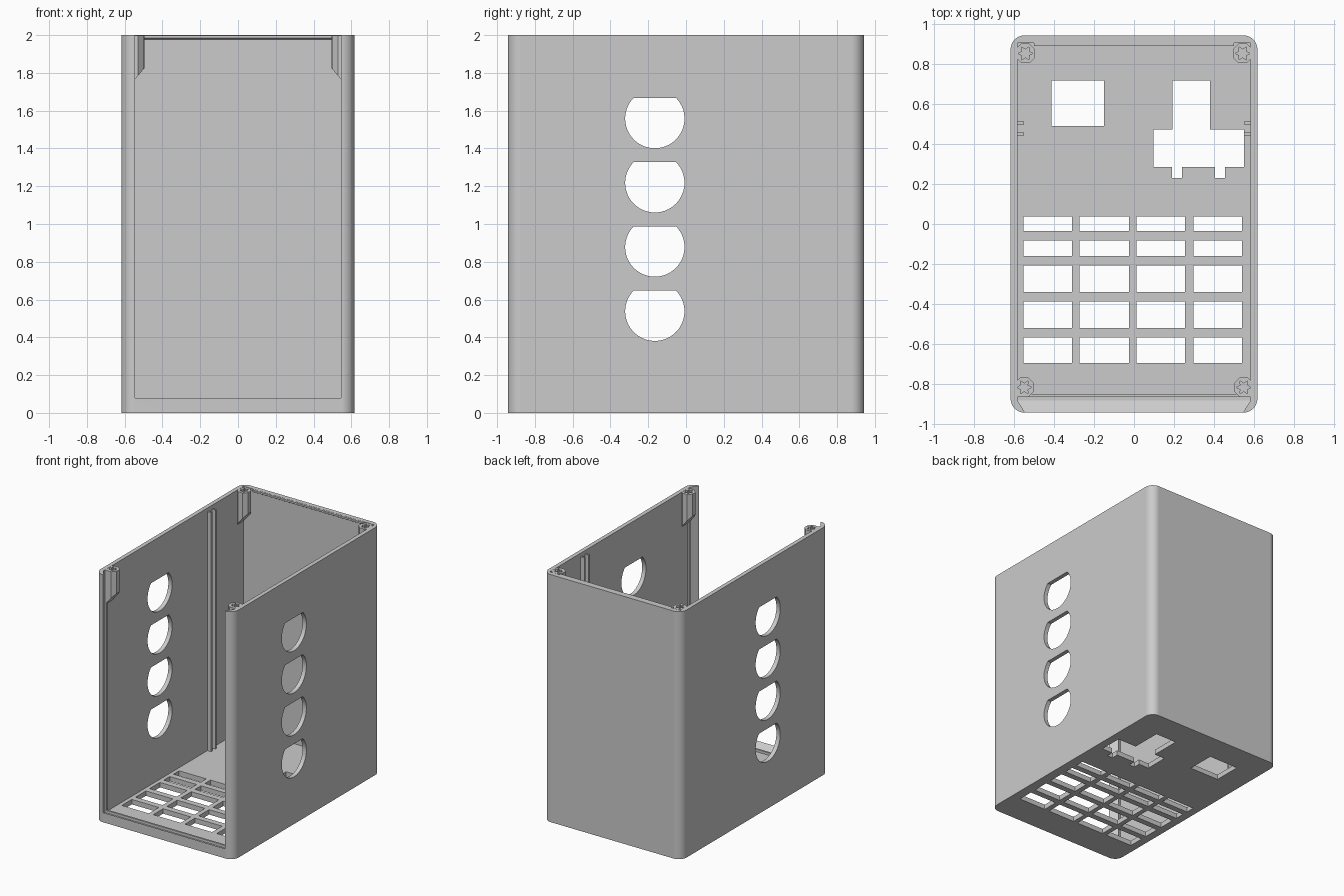
import bpy
import bmesh
import math

old = bpy.data.objects.get("Cube")
if old:
    bpy.data.objects.remove(old, do_unlink=True)

# Overall sizes
HX, HY, HZ = 0.617, 0.943, 2.0
IX, BACK, FLOOR = 0.583, 0.905, 0.04
SLOT = -0.885

grey = bpy.data.materials.new("plain_grey")
grey.use_nodes = True
grey.diffuse_color = (0.6, 0.6, 0.6, 1)
grey.node_tree.nodes["Principled BSDF"].inputs["Base Color"].default_value = (0.6, 0.6, 0.6, 1)


def loft(name, low, high):
    """Solid between two matching rings of points."""
    n = len(low)
    bm = bmesh.new()
    verts = [bm.verts.new(p) for p in low + high]
    bm.faces.new(verts[:n])
    bm.faces.new(verts[n:])
    for i in range(n):
        j = (i + 1) % n
        bm.faces.new((verts[i], verts[j], verts[n + j], verts[n + i]))
    bmesh.ops.recalc_face_normals(bm, faces=bm.faces)
    mesh = bpy.data.meshes.new(name)
    bm.to_mesh(mesh)
    bm.free()
    mesh.materials.append(grey)
    obj = bpy.data.objects.new(name, mesh)
    bpy.context.collection.objects.link(obj)
    return obj


def prism(name, outline, z0, z1):
    return loft(name, [(x, y, z0) for x, y in outline], [(x, y, z1) for x, y in outline])


def rect(x0, x1, y0, y1):
    return [(x0, y0), (x1, y0), (x1, y1), (x0, y1)]


def activate(obj):
    bpy.ops.object.select_all(action='DESELECT')
    obj.select_set(True)
    bpy.context.view_layer.objects.active = obj


def cut(obj, cutter):
    cutter.hide_render = True
    mod = obj.modifiers.new("cut", 'BOOLEAN')
    mod.operation, mod.solver, mod.object = 'DIFFERENCE', 'EXACT', cutter
    activate(obj)
    bpy.ops.object.modifier_apply(modifier=mod.name)
    bpy.data.objects.remove(cutter, do_unlink=True)


# Outer body with rounded upright corners
R, STEPS = 0.07, 10
outline = []
for k, (sx, sy) in enumerate([(1, 1), (-1, 1), (-1, -1), (1, -1)]):
    for i in range(STEPS + 1):
        a = math.pi / 2 * (k + i / STEPS)
        outline.append((sx * (HX - R) + R * math.cos(a), sy * (HY - R) + R * math.sin(a)))
shell = prism("case_shell", outline, 0, HZ)

# Open cavity
cut(shell, prism("cavity_cutter", rect(-IX, IX, SLOT, BACK), FLOOR, HZ + 0.1))


# Dovetail opening for a sliding front panel
def slot_ring(y):
    t = (SLOT - y) / 0.058 * 0.038
    x, z = IX - 0.0005 - t, FLOOR + 0.0005 + t
    return [(-x, y, z), (x, y, z), (x, y, HZ + 0.1), (-x, y, HZ + 0.1)]


cut(shell, loft("slot_cutter", slot_ring(-0.96), slot_ring(SLOT + 0.002)))

# Flat-topped round holes through both side walls
radius, flat = 0.157, 0.109
a0 = math.asin(flat / radius)
sweep = math.pi + 2 * a0
for k in range(4):
    zc = 0.538 + 0.34 * k
    ring = []
    for i in range(41):
        a = math.pi - a0 + sweep * i / 40
        ring.append((-0.165 + radius * math.cos(a), zc + radius * math.sin(a)))
    cut(shell, loft("hole_cutter", [(-1, y, z) for y, z in ring], [(1, y, z) for y, z in ring]))

# Floor grille
columns = [(-0.552, -0.31), (-0.272, -0.025), (0.013, 0.255), (0.297, 0.54)]
rows = [(-0.035, 0.037), (-0.16, -0.083), (-0.34, -0.208), (-0.52, -0.388), (-0.695, -0.568)]
for x0, x1 in columns:
    for y0, y1 in rows:
        cut(shell, prism("grille_cutter", rect(x0, x1, y0, y1), -0.05, 0.1))

# Floor connector cutouts
cut(shell, prism("square_cutter", rect(-0.412, -0.15, 0.49, 0.717), -0.05, 0.1))
socket = [(0.098, 0.285), (0.19, 0.285), (0.19, 0.23), (0.24, 0.23), (0.24, 0.285),
          (0.405, 0.285), (0.405, 0.23), (0.455, 0.23), (0.455, 0.285), (0.55, 0.285),
          (0.55, 0.473), (0.38, 0.473), (0.38, 0.717), (0.192, 0.717), (0.192, 0.473), (0.098, 0.473)]
cut(shell, prism("socket_cutter", socket, -0.05, 0.1))

activate(shell)
bpy.ops.object.shade_smooth_by_angle(angle=math.radians(25))
shell.modifiers.new("even_normals", 'WEIGHTED_NORMAL').keep_sharp = True

# Lip along the top of the back wall
lip = [(BACK + 0.01, 1.97), (0.89, 1.985), (0.89, 1.999), (BACK + 0.01, 1.999)]
loft("back_lip", [(-0.5, y, z) for y, z in lip], [(0.5, y, z) for y, z in lip])

# Low stop rib behind the front panel
prism("floor_stop_rib", rect(-IX, IX, -0.866, -0.851), 0.035, 0.06)

for side, s in (("left", 1), ("right", -1)):
    # Upright parts along each side wall
    def wall_rib(name, y, depth, top):
        xs = sorted((s * (IX - depth), s * (IX + 0.01)))
        prism(name, rect(xs[0], xs[1], y - 0.0075, y + 0.0075), 0.035, top)

    wall_rib(side + "_stop_rib", -0.8585, 0.015, 1.999)
    for n, y in enumerate((0.45, 0.505)):
        wall_rib(f"{side}_board_rib_{n + 1}", y, 0.033, 1.97)

    # Screw posts with slanted feet and star-shaped holes
    for end, cx, cy in (("front", 0.549, -0.817), ("back", 0.543, 0.853)):
        cx *= s
        ring = []
        for i in range(8):
            a = math.pi / 4 * (i + 0.5)
            ring.append((cx + 0.053 * math.cos(a), cy + 0.053 * math.sin(a)))
        post = loft(f"{end}_{side}_screw_post",
                    [(x, y, 1.82 - 1.2 * (abs(x) - 0.5)) for x, y in ring],
                    [(x, y, 1.999) for x, y in ring])
        star = []
        for i in range(12):
            a = math.pi / 6 * i
            r = 0.02 if i % 2 else 0.037
            star.append((cx + r * math.cos(a), cy + r * math.sin(a)))
        cut(post, prism("star_cutter", star, 1.86, 2.1))
